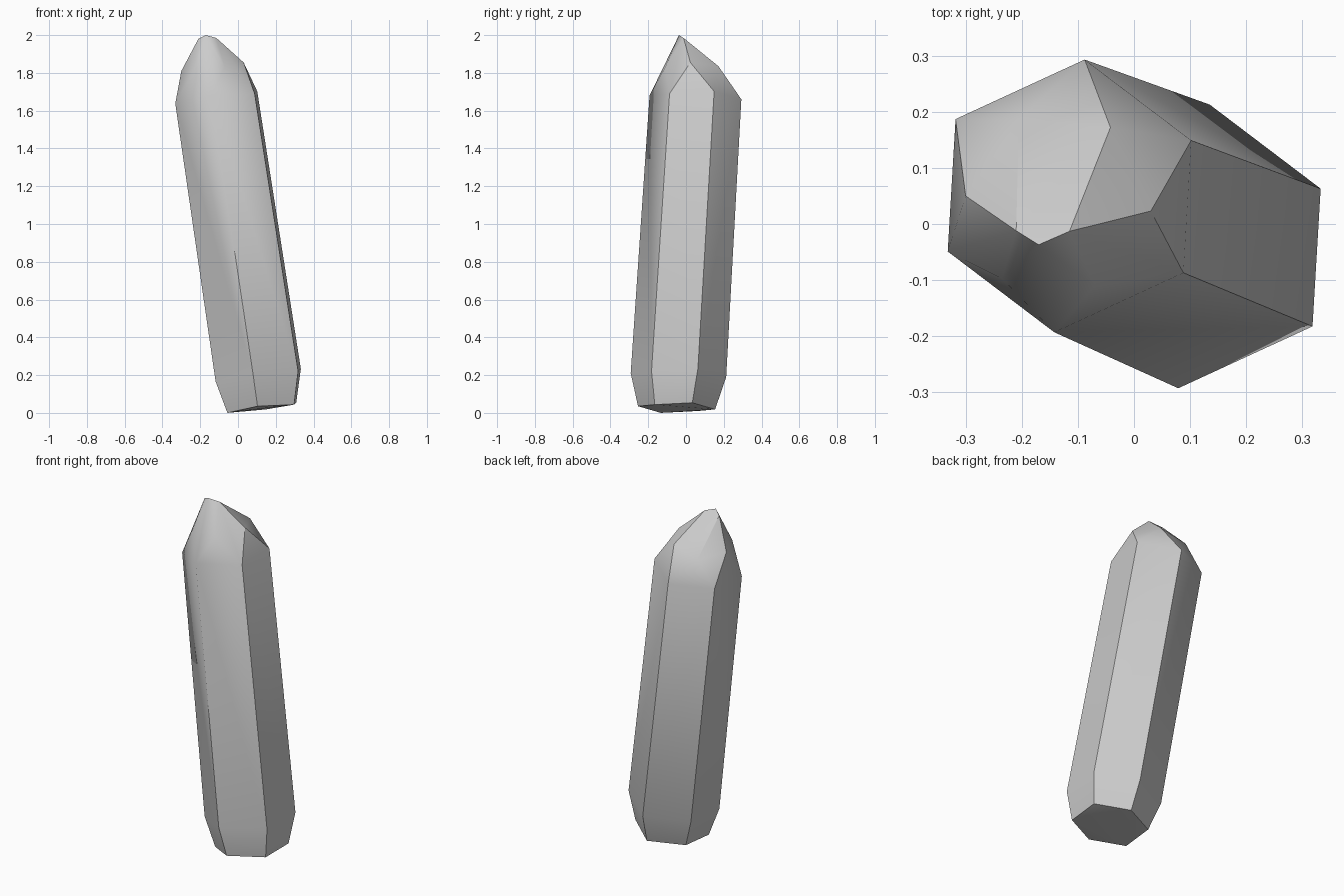
import bpy
import bmesh
import math
from mathutils import Vector

# Remove only the default cube
default_cube = bpy.data.objects.get("Cube")
if default_cube:
    bpy.data.objects.remove(default_cube, do_unlink=True)

# Three half-diagonals of the slightly irregular, tilted hexagonal section
HALF_DIAGONALS = [
    Vector((0.217, 0.099, 0.032)),
    Vector((0.203, -0.137, 0.02)),
    Vector((-0.027, -0.243, 0.01)),
]


def hexagon(centre, scale):
    """Six corners of the section, placed at a centre and scaled."""
    centre = Vector(centre)
    corners = []
    for sign in (1, -1):
        corners += [centre + d * scale * sign for d in HALF_DIAGONALS]
    return corners


# Stone body: cut base, lower shoulder and upper shoulder along a leaning axis
points = []
points += hexagon((0.126, -0.05, 0.027), 0.84)
points += hexagon((0.107, -0.04, 0.2), 1.04)
points += hexagon((-0.115, 0.05, 1.67), 1.0)

# Tip facets: one raised corner above each side
facet_corners = [
    (0.03, 0.023, 1.855),
    (-0.07, -0.11, 1.83),
    (-0.235, -0.097, 1.81),
    (-0.3, 0.05, 1.81),
    (-0.205, 0.187, 1.79),
    (-0.042, 0.172, 1.835),
]

# Off-centre peak with a short ridge on both sides
peak = [(-0.21, -0.012, 1.98), (-0.17, -0.037, 2.0), (-0.115, -0.013, 1.985)]

points += facet_corners + peak

# Wrap the corners in a convex faceted skin
bm = bmesh.new()
for point in points:
    bm.verts.new(point)
hull = bmesh.ops.convex_hull(bm, input=bm.verts)
unused = [v for v in bm.verts if not v.link_faces]
bmesh.ops.delete(bm, geom=unused, context='VERTS')
bmesh.ops.dissolve_limit(bm, angle_limit=math.radians(2),
                         verts=bm.verts, edges=bm.edges)
bmesh.ops.recalc_face_normals(bm, faces=bm.faces)

mesh = bpy.data.meshes.new("crystal_shard")
bm.to_mesh(mesh)
bm.free()

crystal = bpy.data.objects.new("crystal_shard", mesh)
bpy.context.collection.objects.link(crystal)

# Plain grey stone
stone = bpy.data.materials.new("grey_stone")
stone.use_nodes = True
colour = (0.6, 0.6, 0.6, 1.0)
stone.diffuse_color = colour
stone.node_tree.nodes["Principled BSDF"].inputs["Base Color"].default_value = colour
mesh.materials.append(stone)

# Soft shading over shallow facets, crisp edges between the sides
bpy.ops.object.select_all(action='DESELECT')
bpy.context.view_layer.objects.active = crystal
crystal.select_set(True)
bpy.ops.object.shade_smooth_by_angle(angle=math.radians(30))
